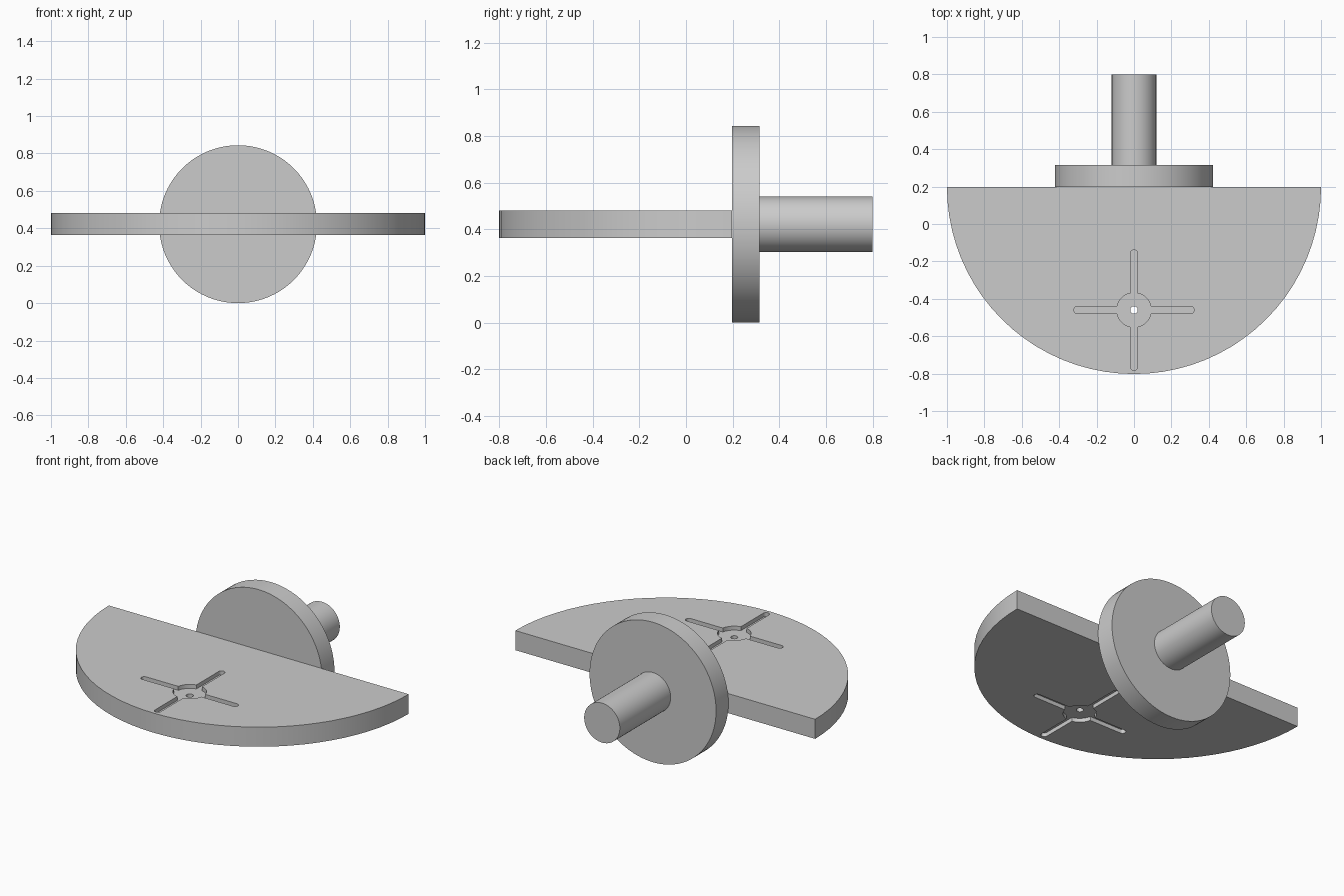
import bpy
import bmesh
from math import pi, sin, cos, asin
from mathutils import Matrix

if "Cube" in bpy.data.objects:
    bpy.data.objects.remove(bpy.data.objects["Cube"])

AXIS_Z = 0.422      # height of the shaft axis and plate middle
THICK = 0.118       # plate and flange thickness
BACK = 0.198        # straight edge of the plate
HORN_Y = -0.46      # centre of the cross-shaped recess
DEPTH = 0.024       # recess depth
TOP = AXIS_Z + THICK / 2
BOTTOM = AXIS_Z - THICK / 2

grey = bpy.data.materials.new("plain grey")
grey.use_nodes = True
grey.diffuse_color = (0.6, 0.6, 0.6, 1)
grey.node_tree.nodes["Principled BSDF"].inputs["Base Color"].default_value = (0.6, 0.6, 0.6, 1)


def arc(radius, start, end, steps, cx=0.0, cy=0.0):
    angles = [start + (end - start) * i / steps for i in range(steps + 1)]
    return [(cx + radius * cos(a), cy + radius * sin(a)) for a in angles]


def prism(name, outline, low, high, matrix=Matrix()):
    """Extrude a closed outline along z, then place it with a matrix."""
    bm = bmesh.new()
    base = bm.faces.new([bm.verts.new((x, y, low)) for x, y in outline])
    extruded = bmesh.ops.extrude_face_region(bm, geom=[base])["geom"]
    tops = [v for v in extruded if isinstance(v, bmesh.types.BMVert)]
    bmesh.ops.translate(bm, verts=tops, vec=(0, 0, high - low))
    bmesh.ops.transform(bm, matrix=matrix, verts=bm.verts)
    bmesh.ops.recalc_face_normals(bm, faces=bm.faces)
    mesh = bpy.data.meshes.new(name)
    bm.to_mesh(mesh)
    bm.free()
    mesh.materials.append(grey)
    obj = bpy.data.objects.new(name, mesh)
    bpy.context.collection.objects.link(obj)
    return obj


def cross_outline(hub, reach, half):
    """Round hub with four round-ended arms."""
    points = []
    gap = asin(half / hub)
    for k in range(4):
        turn = k * pi / 2
        part = arc(half, -pi / 2, pi / 2, 10, reach - half)
        part += arc(hub, gap, pi / 2 - gap, 10)
        points += [(x * cos(turn) - y * sin(turn), x * sin(turn) + y * cos(turn)) for x, y in part]
    return points


def circle(radius, steps):
    return arc(radius, 0, 2 * pi, steps)[:-1]


# Half-disc plate
plate = prism("half_disc_plate", arc(1, pi, 2 * pi, 40, 0, BACK), BOTTOM, TOP)

# Cross recess on both faces and the through hole
place = Matrix.Translation((0, HORN_Y, 0))
cross = cross_outline(0.092, 0.322, 0.019)
cutters = [
    prism("upper_recess_cutter", cross, TOP - DEPTH, TOP + 0.1, place),
    prism("lower_recess_cutter", cross, BOTTOM - 0.1, BOTTOM + DEPTH, place),
    prism("hole_cutter", circle(0.02, 24), BOTTOM - 0.2, TOP + 0.2, place),
]
for cutter in cutters:
    cut = plate.modifiers.new(cutter.name, "BOOLEAN")
    cut.operation = "DIFFERENCE"
    cut.solver = "EXACT"
    cut.object = cutter

# Bake the cuts and drop the cutters
bpy.context.view_layer.update()
graph = bpy.context.evaluated_depsgraph_get()
carved = bpy.data.meshes.new_from_object(plate.evaluated_get(graph))
plate.modifiers.clear()
plate.data = carved
for cutter in cutters:
    bpy.data.objects.remove(cutter)

# Round flange and shaft along +y
along_y = Matrix.Translation((0, 0, AXIS_Z)) @ Matrix.Rotation(-pi / 2, 4, "X")
flange = prism("round_flange", circle(0.422, 80), BACK, BACK + THICK, along_y)
shaft = prism("shaft", circle(0.119, 64), BACK + THICK, 0.8, along_y)

# Smooth rims with sharp edges
bpy.ops.object.select_all(action="DESELECT")
for obj in (plate, flange, shaft):
    obj.select_set(True)
bpy.context.view_layer.objects.active = plate
bpy.ops.object.shade_smooth_by_angle(angle=pi / 6)
